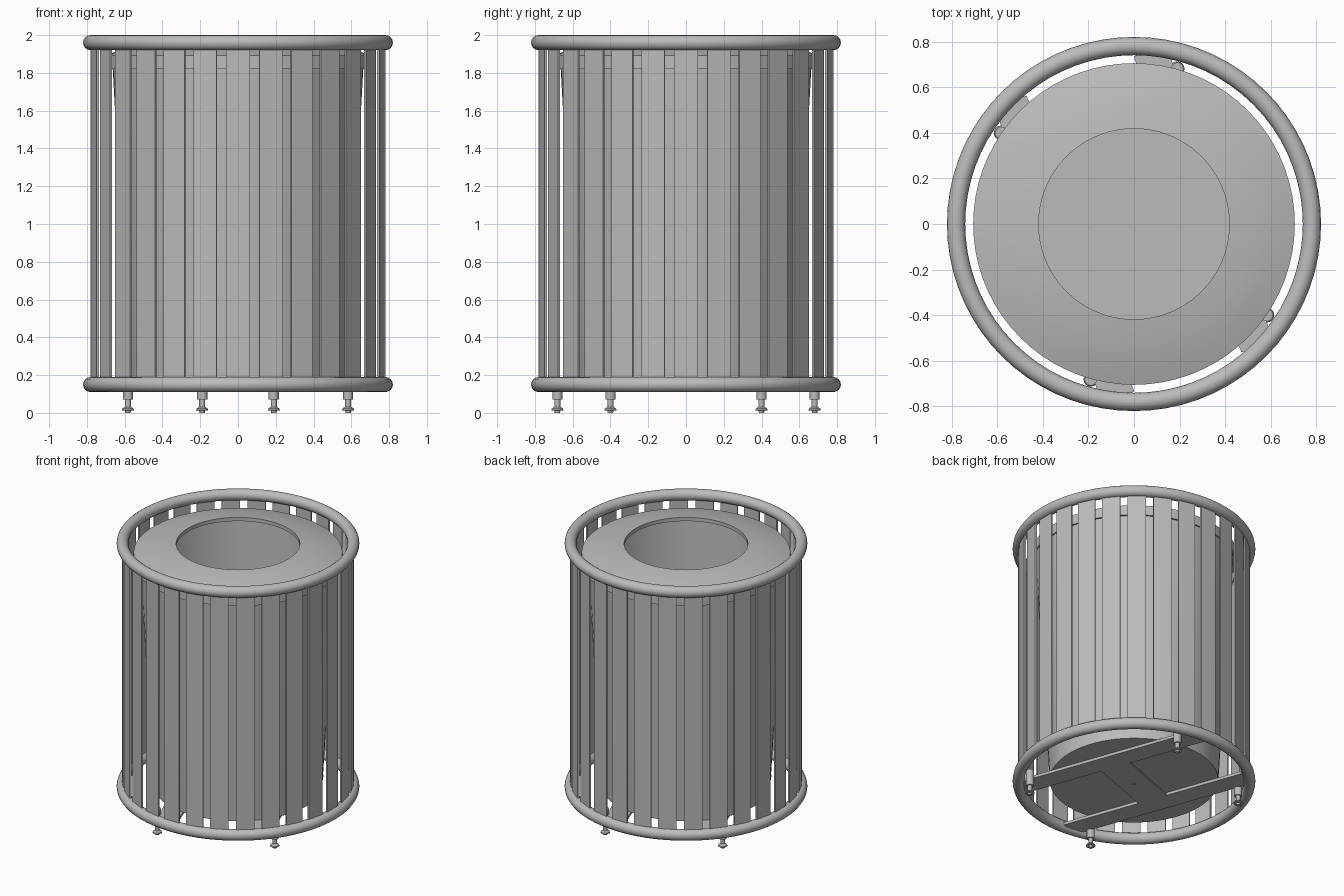
import bpy, bmesh, math
from mathutils import Matrix, Vector

old = bpy.data.objects.get("Cube")
if old:
    bpy.data.objects.remove(old, do_unlink=True)

# One painted metal finish
GREY = (0.5, 0.5, 0.5, 1)
metal = bpy.data.materials.new("grey_metal")
metal.use_nodes = True
metal.diffuse_color = GREY
metal.node_tree.nodes["Principled BSDF"].inputs["Base Color"].default_value = GREY


def finish(name, bm, smooth=True):
    bmesh.ops.recalc_face_normals(bm, faces=bm.faces)
    mesh = bpy.data.meshes.new(name)
    bm.to_mesh(mesh)
    bm.free()
    mesh.materials.append(metal)
    obj = bpy.data.objects.new(name, mesh)
    bpy.context.collection.objects.link(obj)
    if smooth:
        bpy.ops.object.select_all(action="DESELECT")
        obj.select_set(True)
        bpy.context.view_layer.objects.active = obj
        bpy.ops.object.shade_smooth_by_angle(angle=math.radians(35))
    return obj


def lathe(name, profile, steps, centre=(0, 0), closed=False):
    """Spin a radius/height profile around a vertical axis."""
    bm = bmesh.new()
    verts = [bm.verts.new((r, 0, z)) for r, z in profile]
    edges = [bm.edges.new(pair) for pair in zip(verts, verts[1:])]
    if closed:
        edges.append(bm.edges.new((verts[-1], verts[0])))
    bmesh.ops.spin(bm, geom=verts + edges, cent=(0, 0, 0), axis=(0, 0, 1),
                   angle=math.tau, steps=steps)
    bmesh.ops.remove_doubles(bm, verts=bm.verts, dist=0.0005)
    bmesh.ops.translate(bm, verts=bm.verts, vec=(*centre, 0))
    return finish(name, bm)


def box(name, size, centre, angle):
    """Box placed in a frame turned about the vertical axis."""
    bm = bmesh.new()
    bmesh.ops.create_cube(bm, size=1, matrix=Matrix.Rotation(angle, 4, "Z")
                          @ Matrix.Translation(centre)
                          @ Matrix.Diagonal((*size, 1)))
    return finish(name, bm, smooth=False)


# Top and bottom tube rings
TUBE = 0.04
for name, z in (("top_ring", 1.96), ("bottom_ring", 0.15)):
    circle = [(0.78 + TUBE * math.cos(i * math.tau / 16),
               z + TUBE * math.sin(i * math.tau / 16)) for i in range(16)]
    lathe(name, circle, 72, closed=True)

# Flat upright slats around the rings
SLATS = 28
for i in range(SLATS):
    box(f"slat_{i + 1}", (0.012, 0.125, 1.8), (0.776, 0, 1.055), i * math.tau / SLATS)

# Tapered liner with a floor, open at the top
lathe("liner", [(0, 0.155), (0.57, 0.155), (0.667, 1.885),
                (0.657, 1.885), (0.56, 0.167), (0, 0.167)], 64)

# Domed lid with a skirt and a round opening
lathe("lid", [(0.705, 1.82), (0.705, 1.893), (0.62, 1.92), (0.52, 1.943),
              (0.418, 1.957), (0.418, 1.93), (0.426, 1.93), (0.426, 1.944),
              (0.52, 1.931), (0.62, 1.908), (0.693, 1.885), (0.693, 1.82)],
      72, closed=True)

# Base frame: two flat bars joined by a centre plate
TURN = math.radians(20)
for side, name in ((1, "left_base_bar"), (-1, "right_base_bar")):
    box(name, (0.15, 1.38, 0.02), (side * 0.325, 0, 0.142), TURN)
box("centre_plate", (0.62, 0.22, 0.012), (0, 0, 0.138), TURN)
lathe("centre_bolt", [(0, 0.126), (0.014, 0.126), (0.014, 0.14), (0, 0.14)], 16)

# Levelling feet: sleeve, threaded stem and domed pad
spin = Matrix.Rotation(TURN, 2)
for sx, side in ((1, "left"), (-1, "right")):
    for sy, end in ((1, "back"), (-1, "front")):
        spot = spin @ Vector((sx * 0.411, sy * 0.575))
        name = f"{end}_{side}"
        lathe(name + "_sleeve", [(0, 0.07), (0.027, 0.07), (0.027, 0.19), (0, 0.19)],
              16, spot)
        lathe(name + "_stem", [(0.016, 0.025), (0.016, 0.08)], 12, spot)
        lathe(name + "_pad", [(0, 0), (0.014, 0), (0.016, 0.012), (0.032, 0.014),
                              (0.03, 0.022), (0.017, 0.032), (0, 0.034)], 16, spot)
